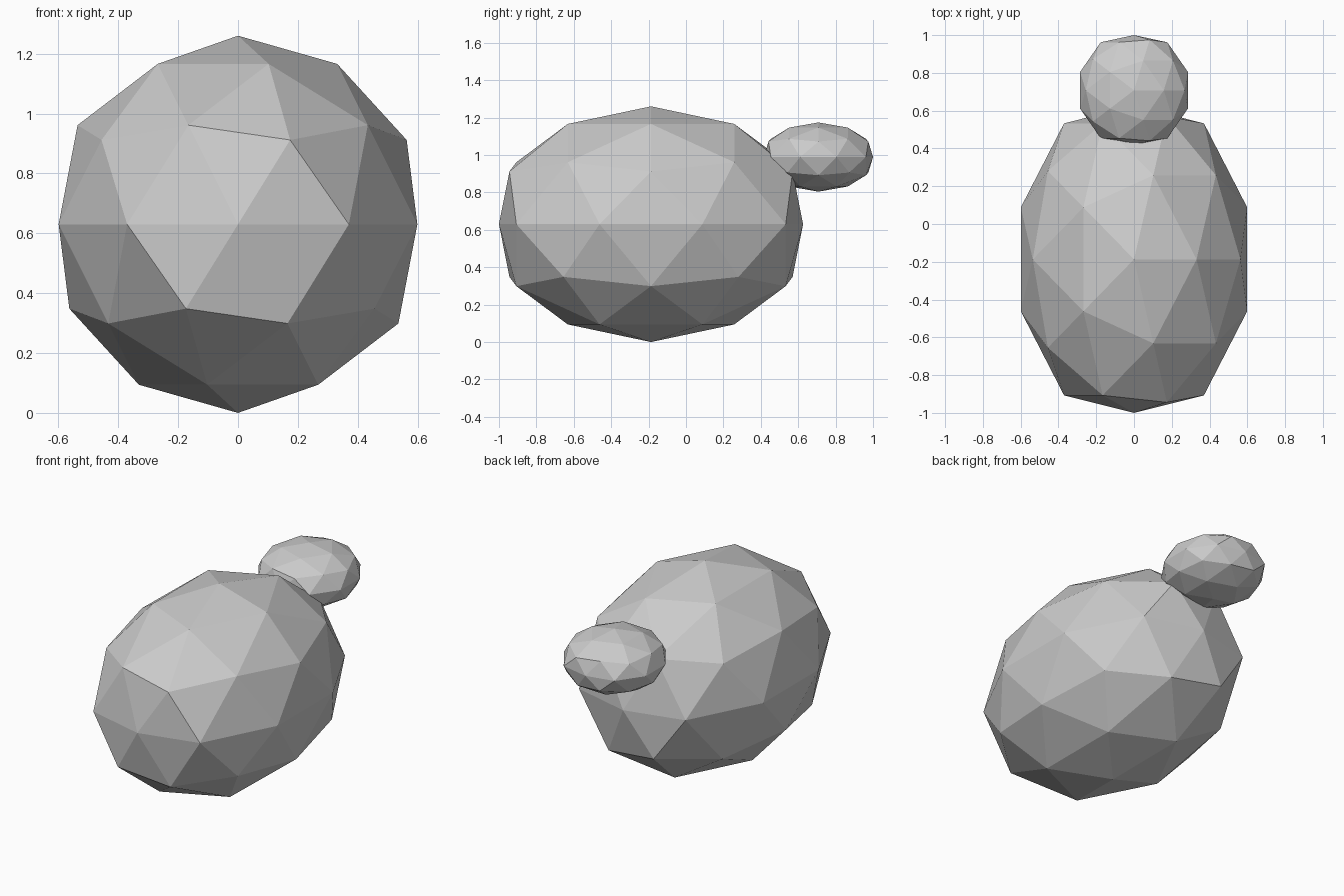
import bpy

if "Cube" in bpy.data.objects:
    bpy.data.objects.remove(bpy.data.objects["Cube"])


def faceted_ball(name, centre, radii, tip):
    """Low-poly ellipsoid whose front and back tips are slightly flattened."""
    bpy.ops.mesh.primitive_ico_sphere_add(subdivisions=2, radius=1, location=centre)
    ball = bpy.context.object
    ball.name = name
    for v in ball.data.vertices:
        flattened = abs(v.co.y) > 0.95
        v.co = [c * r for c, r in zip(v.co, radii)]
        if flattened:
            v.co.y = tip if v.co.y > 0 else -tip
    bpy.ops.object.shade_flat()
    return ball


# Large egg-shaped body
faceted_ball("body", (0, -0.187, 0.63), (0.63, 0.89, 0.63), 0.813)

# Small flattened ball at the upper back
faceted_ball("small_ball", (0, 0.708, 0.989), (0.30, 0.314, 0.185), 0.292)
